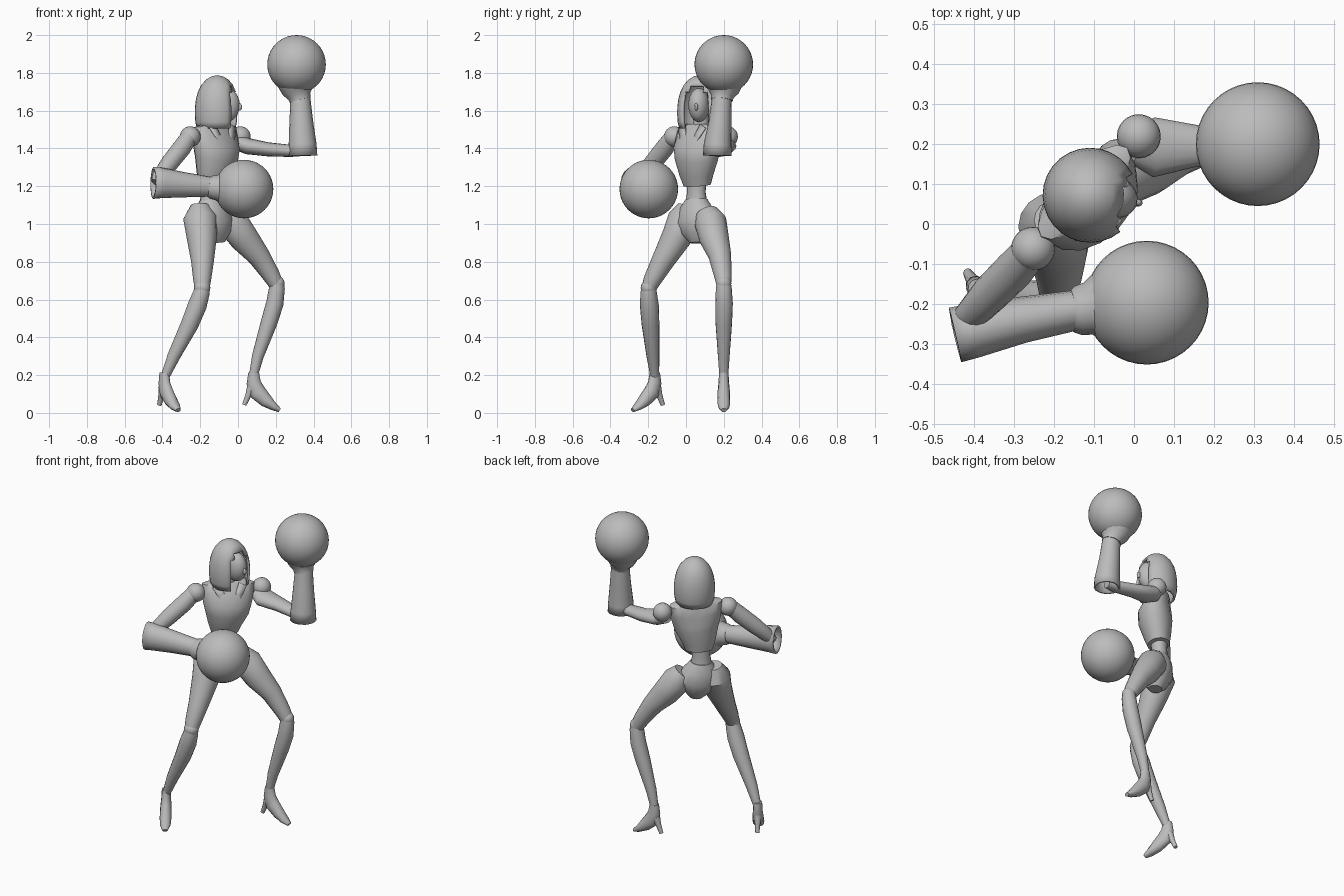
import bpy, bmesh, math
from mathutils import Vector, Matrix

cube = bpy.data.objects.get("Cube")
if cube:
    bpy.data.objects.remove(cube, do_unlink=True)

grey = bpy.data.materials.new("plain_grey")
grey.use_nodes = True
COLOR = (0.5, 0.5, 0.5, 1)
grey.diffuse_color = COLOR
grey.node_tree.nodes["Principled BSDF"].inputs["Base Color"].default_value = COLOR

ACROSS = Vector((0.69, 0.72, 0))      # from the right shoulder to the left one
FORWARD = Vector((0.72, -0.69, 0))    # the way the chest faces


def finish(name, bm, angle=40):
    bmesh.ops.recalc_face_normals(bm, faces=bm.faces)
    mesh = bpy.data.meshes.new(name)
    bm.to_mesh(mesh)
    bm.free()
    mesh.materials.append(grey)
    ob = bpy.data.objects.new(name, mesh)
    bpy.context.collection.objects.link(ob)
    bpy.ops.object.select_all(action='DESELECT')
    ob.select_set(True)
    bpy.context.view_layer.objects.active = ob
    bpy.ops.object.shade_smooth_by_angle(angle=math.radians(angle))
    return ob


def loft(name, rings, ref=ACROSS, sides=16, caps=(True, True)):
    """Skin a tube over rings of (x, y, z, radius along ref[, other radius])."""
    bm = bmesh.new()
    mids = [Vector(r[:3]) for r in rings]
    loops = []
    for i, r in enumerate(rings):
        t = (mids[min(i + 1, len(mids) - 1)] - mids[max(i - 1, 0)]).normalized()
        u = (ref - t * ref.dot(t)).normalized()
        v = t.cross(u)
        angles = [math.tau * k / sides for k in range(sides)]
        loops.append([bm.verts.new(mids[i] + u * math.cos(a) * r[3] + v * math.sin(a) * r[-1])
                      for a in angles])
    for a, b in zip(loops, loops[1:]):
        for k in range(sides):
            n = (k + 1) % sides
            bm.faces.new((a[k], a[n], b[n], b[k]))
    if caps[0]:
        bm.faces.new(loops[0])
    if caps[1]:
        bm.faces.new(loops[-1])
    return finish(name, bm)


def ball(name, center, size, turn=0, segs=24):
    bm = bmesh.new()
    bmesh.ops.create_uvsphere(bm, u_segments=segs, v_segments=segs // 2, radius=1)
    bm.transform(Matrix.Translation(center) @ Matrix.Rotation(turn, 4, 'Z')
                 @ Matrix.Diagonal((*size, 1)))
    return finish(name, bm)


def solid(ob, thickness):
    mod = ob.modifiers.new("thickness", 'SOLIDIFY')
    mod.thickness = thickness
    mod.offset = -1


# Torso, waist and pelvis
loft("rib_cage", [(-.135, .06, 1.205, .08, .065), (-.13, .055, 1.26, .10, .08),
                  (-.115, .055, 1.34, .13, .098), (-.112, .055, 1.39, .143, .10),
                  (-.12, .07, 1.45, .155, .078), (-.125, .08, 1.505, .155, .06),
                  (-.125, .08, 1.53, .08, .045)])
loft("waist", [(-.14, .055, 1.24, .06, .05), (-.145, .055, 1.17, .052, .045),
               (-.145, .055, 1.1, .065, .055)])
loft("pelvis", [(-.145, .055, 1.13, .062, .056), (-.14, .055, 1.08, .1, .078),
                (-.13, .055, 1.01, .13, .09), (-.115, .06, .95, .09, .075),
                (-.11, .06, .9, .04, .04)])
loft("neck", [(-.12, .08, 1.5, .045), (-.11, .075, 1.63, .035)])

# Jacket lapels meeting in a V on the chest
for side, word in ((1, "left"), (-1, "right")):
    bm = bmesh.new()
    base = Vector((-.12, .07, 0))
    corners = [(.0, .098, 1.385), (.05, .09, 1.42), (.1, .06, 1.51), (.055, .052, 1.53)]
    bm.faces.new([bm.verts.new(base + ACROSS * a * side + FORWARD * f + Vector((0, 0, z)))
                  for a, f, z in corners])
    solid(finish(word + "_lapel", bm), .008)

# Head and hood
HEAD_TURN = math.radians(-12)
ball("face", (-.06, .068, 1.63), (.07, .055, .09), HEAD_TURN)
ball("nose", (.008, .054, 1.62), (.014, .01, .02), HEAD_TURN, 12)


def make_hood():
    bm = bmesh.new()
    segs = 28
    profile = [(1.505, .108), (1.54, .116), (1.58, .119), (1.62, .118), (1.66, .113),
               (1.70, .102), (1.735, .085), (1.765, .058), (1.782, .03)]
    loops = []
    for z, r in profile:
        loops.append([bm.verts.new((r * math.cos(math.tau * k / segs),
                                    r * math.sin(math.tau * k / segs), z)) for k in range(segs)])
    tip = bm.verts.new((0, 0, 1.788))
    for i, (a, b) in enumerate(zip(loops, loops[1:])):
        for k in range(segs):
            # almond shaped opening, closed at the crown
            off = min(k + .5, segs - k - .5)
            if off < (3 if i < 5 else 1.6 if i == 5 else 0):
                continue
            n = (k + 1) % segs
            bm.faces.new((a[k], a[n], b[n], b[k]))
    for k in range(segs):
        bm.faces.new((loops[-1][k], loops[-1][(k + 1) % segs], tip))
    bmesh.ops.delete(bm, geom=[v for v in bm.verts if not v.link_faces], context='VERTS')
    bm.transform(Matrix.Translation((-.11, .072, 0)) @ Matrix.Rotation(HEAD_TURN, 4, 'Z'))
    solid(finish("hood", bm), .014)


make_hood()

# Left arm: raised
UP = Vector((0, 0, 1))
SIDE = Vector((1, 0, 0))
ball("left_shoulder", (.012, .22, 1.462), (.055,) * 3)
loft("left_upper_arm", [(.0, .2, 1.43, .04, .05), (.05, .192, 1.412, .043, .075),
                        (.16, .195, 1.395, .037, .052), (.28, .175, 1.387, .032, .042),
                        (.345, .168, 1.385, .025, .03)], UP)
solid(loft("left_forearm_sleeve", [(.343, .166, 1.362, .077, .076), (.342, .167, 1.42, .074, .073),
                                   (.335, .18, 1.54, .063, .06), (.33, .19, 1.675, .052, .052)],
           SIDE, caps=(False, True)), .012)
loft("left_glove_cuff", [(.33, .19, 1.655, .057), (.325, .192, 1.675, .06),
                         (.315, .198, 1.70, .08), (.31, .2, 1.74, .1)], SIDE)
ball("left_glove", (.31, .2, 1.845), (.155,) * 3, segs=40)

# Right arm: across the body
ball("right_shoulder", (-.253, -.062, 1.462), (.055,) * 3)
loft("right_upper_arm", [(-.26, -.07, 1.46, .045), (-.3, -.115, 1.40, .05),
                         (-.36, -.175, 1.325, .048), (-.42, -.24, 1.245, .038),
                         (-.435, -.255, 1.22, .025)])
solid(loft("right_forearm_sleeve", [(-.448, -.278, 1.218, .085, .07), (-.4, -.267, 1.217, .08, .068),
                                    (-.28, -.24, 1.207, .066, .058), (-.14, -.215, 1.197, .052, .05)],
           UP, caps=(False, True)), .012)
loft("right_glove_cuff", [(-.155, -.218, 1.197, .053), (-.14, -.217, 1.195, .062),
                          (-.115, -.212, 1.192, .066), (-.07, -.205, 1.19, .1)], UP)
ball("right_glove", (.032, -.197, 1.185), (.155,) * 3, segs=40)

# Legs
loft("left_thigh", [(-.06, .11, 1.06, .06), (-.03, .13, 1.01, .085), (.035, .15, .92, .078),
                    (.11, .18, .83, .06), (.175, .195, .73, .047), (.2, .2, .685, .04)], FORWARD)
loft("left_shin", [(.205, .2, .70, .036), (.206, .2, .66, .042), (.195, .202, .58, .046),
                   (.165, .2, .48, .044), (.105, .2, .3, .031), (.08, .2, .19, .023)], SIDE)
loft("right_thigh", [(-.2, .01, 1.1, .05), (-.2, -.005, 1.03, .09), (-.192, -.05, .93, .08),
                     (-.188, -.125, .8, .06), (-.19, -.18, .7, .047), (-.19, -.195, .665, .04)], SIDE)
loft("right_shin", [(-.185, -.195, .68, .036), (-.192, -.198, .64, .043), (-.215, -.194, .57, .05),
                    (-.255, -.188, .47, .047), (-.34, -.175, .3, .034), (-.387, -.165, .19, .023)], SIDE)
ball("left_knee", (.205, .2, .685), (.042, .04, .042), segs=16)
ball("right_knee", (-.19, -.198, .662), (.044, .042, .042), segs=16)


# High-heeled shoes
def shoe(word, x, y, direction):
    d = Vector((*direction, 0)).normalized()
    across = d.cross(UP)

    def at(s, z, *radii):
        return (x + d.x * s, y + d.y * s, z, *radii)

    loft(word + "_shoe", [at(.0, .215, .025, .028), at(.0, .16, .028, .038), at(.02, .11, .033, .045),
                          at(.065, .065, .034, .036), at(.105, .034, .031, .022),
                          at(.138, .014, .016, .011)], across, 12)
    loft(word + "_heel", [at(-.012, .135, .025, .025), at(-.03, .09, .016, .016),
                          at(-.05, .042, .012, .012)], across, 10)


shoe("left", .083, .2, (1, 0))
shoe("right", -.39, -.165, (.5, -.8))
